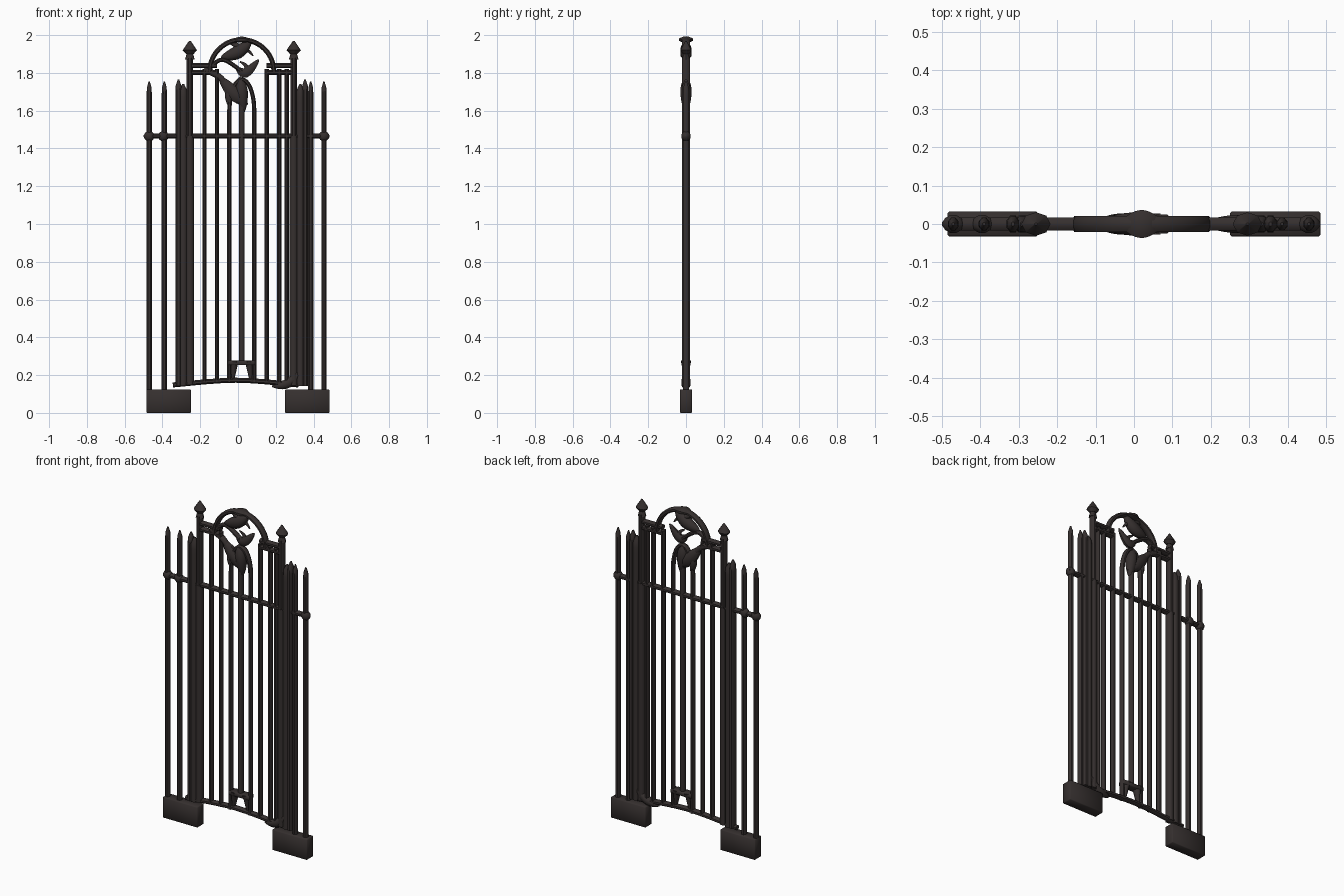
import bpy, bmesh, math
from mathutils import Vector

cube = bpy.data.objects.get("Cube")
if cube:
    bpy.data.objects.remove(cube)

IRON = (0.036, 0.029, 0.028, 1)
iron = bpy.data.materials.new("dark_iron")
iron.use_nodes = True
iron.diffuse_color = IRON
shader = iron.node_tree.nodes["Principled BSDF"]
shader.inputs["Base Color"].default_value = IRON
shader.inputs["Roughness"].default_value = 0.8

# Shared gate measurements
AXIS = 0.02
PITCH = 0.066
POST_REACH = 0.275
THIN = 0.012
DEPTH = 0.018
FOOT, SILL, RAIL, HEAD = 0.11, 0.16, 1.465, 1.82


def finish(name, bm):
    """Turn a bmesh into a named iron part with crisp edges kept sharp."""
    bmesh.ops.recalc_face_normals(bm, faces=bm.faces)
    mesh = bpy.data.meshes.new(name)
    bm.to_mesh(mesh)
    bm.free()
    mesh.materials.append(iron)
    part = bpy.data.objects.new(name, mesh)
    bpy.context.collection.objects.link(part)
    bpy.ops.object.select_all(action='DESELECT')
    part.select_set(True)
    bpy.context.view_layer.objects.active = part
    bpy.ops.object.shade_smooth_by_angle(angle=math.radians(50))


# Thickness rules along a part, from start (t = zero) to end (t = one)
def plain(t):
    return 1


def leafy(t):
    return 0.15 + math.sin(math.pi * t)


def tapering(t):
    return 1 - 0.8 * t


def pointed(t):
    return min(1, 0.25 + 9 * math.sqrt(1 - t) / 2)


def curve_through(points, steps=5):
    """Smooth path through a few control points."""
    points = [Vector(p) for p in points]
    path = [points[0]]
    for i in range(len(points) - 1):
        a, b = points[i], points[i + 1]
        before, after = points[max(i - 1, 0)], points[min(i + 2, len(points) - 1)]
        for s in range(1, steps + 1):
            t = s / steps
            ease_in, ease_out = t * (1 - t) ** 2, t * t * (t - 1)
            mix = t * t * (3 - 2 * t)
            path.append(a.lerp(b, mix) + (b - before) * ease_in / 2
                        + (after - a) * ease_out / 2)
    return path


def tube(name, path, width, depth=DEPTH, shape=plain, sides=8):
    """Sweep an oval section along a path lying in the gate plane."""
    bm = bmesh.new()
    last = len(path) - 1
    rings = []
    for i, point in enumerate(path):
        along = (path[min(i + 1, last)] - path[max(i - 1, 0)]).normalized()
        size = shape(i / last)
        ring = []
        for k in range(sides):
            angle = math.tau * (k + 0.5) / sides
            across = width * size * math.cos(angle)
            ring.append(bm.verts.new((point.x - along.y * across,
                                      depth * size * math.sin(angle),
                                      point.y + along.x * across)))
        rings.append(ring)
    for lower, upper in zip(rings, rings[1:]):
        for k in range(sides):
            bm.faces.new((lower[k - 1], lower[k], upper[k], upper[k - 1]))
    bm.faces.new(rings[0])
    bm.faces.new(rings[-1])
    finish(name, bm)


def stroke(name, points, width, depth=DEPTH, shape=leafy):
    tube(name, curve_through(points), width, depth, shape)


def bar(name, x, bottom, top, width=THIN, depth=DEPTH):
    tube(name, [Vector((x, bottom)), Vector((x, top))], width, depth)


def spear(name, x, bottom, top, width, depth):
    start, end = Vector((x, bottom)), Vector((x, top))
    tube(name, [start.lerp(end, i / 50) for i in range(51)], width, depth, pointed)


def rail(name, left, right, z, bow=0):
    middle = ((left + right) / 2, z + bow)
    tube(name, curve_through([(left, z), middle, (right, z)]), THIN * 1.2)


def arc(x, z, across, up, start, end, steps=20):
    angles = [math.radians(start + (end - start) * i / steps) for i in range(steps + 1)]
    return [Vector((x + across * math.cos(a), z + up * math.sin(a))) for a in angles]


def block(name, x, z, wide, high, deep):
    bm = bmesh.new()
    bmesh.ops.create_cube(bm, size=1)
    bmesh.ops.scale(bm, vec=(wide, deep, high), verts=bm.verts)
    bmesh.ops.translate(bm, vec=(x, 0, z), verts=bm.verts)
    bmesh.ops.bevel(bm, geom=bm.edges[:], offset=0.004, segments=1, affect='EDGES')
    finish(name, bm)


def finial(name, x, z):
    """Arrow cap: a neck ring below a broad cone."""
    bm = bmesh.new()
    for wide, tip, low, high in ((0.026, 0.016, 0, 0.035), (0.02, 0.038, 0.03, 0.05),
                                 (0.038, 0.004, 0.05, 0.1)):
        made = bmesh.ops.create_cone(bm, cap_ends=True, segments=8, radius1=wide,
                                     radius2=tip, depth=high - low)
        bmesh.ops.scale(bm, vec=(1, 0.8, 1), verts=made["verts"])
        bmesh.ops.translate(bm, vec=(x, 0, z + (low + high) / 2), verts=made["verts"])
    finish(name, bm)


# Matching parts on both sides
for side, sign in (("left", 1), ("right", -1)):
    post = AXIS + sign * POST_REACH
    block(f"{side}_footing", sign * 0.367, 0.0625, 0.235, 0.125, 0.064)
    bar(f"{side}_gate_post", post, SILL - THIN, RAIL, 0.023, 0.024)
    bar(f"{side}_post_top", post, RAIL, 1.88, DEPTH, 0.022)
    finial(f"{side}_finial", post, 1.87)
    spear(f"{side}_inner_column", post + sign * 0.035, SILL - DEPTH, 1.74, 0.024, 0.024)
    spear(f"{side}_outer_column", post + sign * 0.06, SILL - DEPTH, 1.765, DEPTH, 0.024)
    for z in (HEAD - DEPTH, HEAD + DEPTH):
        rail(f"{side}_top_rail", AXIS + sign * PITCH * 2, post, z)

# Fence bars with pointed tops
for x in (-0.47, -0.39, 0.385, 0.455):
    spear("fence_bar", x, FOOT, 1.755, 0.015, DEPTH)
for x in (-0.47, -0.395, 0.455):
    stroke("rail_knuckle", [(x - 0.03, RAIL), (x + 0.03, RAIL)], 0.027, 0.023)

# Evenly spaced pickets, the middle ones ending under the lancet
for step in (-3, -2, 2, 3, 3.6):
    bar("tall_picket", AXIS + step * PITCH, SILL, HEAD)
for step in (-1, 1):
    bar("lancet_picket", AXIS + step * PITCH, SILL, 1.6)
bar("centre_picket", AXIS, 0.27, 1.72, 0.016)
tube("lancet_head", arc(AXIS, 1.6, PITCH, 0.165, 0, 180), THIN)

# Rails and crowning arch
rail("middle_rail", -0.48, 0.475, RAIL)
rail("bottom_rail", -0.345, 0.32, SILL - THIN, 0.025)
tube("top_arch", arc(AXIS, HEAD - THIN, 0.17, 0.168, 0, 180), 0.014, 0.022)
tube("arch_crown", arc(AXIS, HEAD - THIN, 0.17, 0.168, 70, 110), 0.015, 0.034, leafy)

# Leafy ornament inside the arch
stroke("leaf_body", [(-0.09, 1.88), (0, 1.91), (0.07, 1.97)], 0.033, 0.028)
stroke("leaf_tip", [(0, 1.94), (-0.04, 1.96), (-0.07, 1.95)], DEPTH, DEPTH, tapering)
stroke("leaf_lobe", [(0.01, 1.92), (0.05, 1.92), (0.08, 1.89)], DEPTH, DEPTH, tapering)
stroke("scroll_stem", [(-0.16, HEAD), (-0.08, 1.87), (0.03, 1.8)], THIN, DEPTH, plain)
stroke("scroll_leaf", [(-0.01, 1.83), (0.04, 1.8), (0.11, 1.87)], 0.024)
stroke("scroll_barb", [(0.05, 1.81), (0.04, 1.84), (0.01, 1.86)], DEPTH, THIN, tapering)

# Drooping leaves over the central pickets
stroke("hanging_stem", [(-0.18, HEAD), (-0.1, 1.78), (-0.06, 1.73)], DEPTH, DEPTH, plain)
stroke("broad_leaf", [(-0.1, 1.78), (-0.02, 1.69), (0.05, 1.63)], 0.034, 0.026)
stroke("centre_leaf", [(0.01, 1.78), (0.02, 1.7), (0.03, 1.59)], 0.03, 0.028)
stroke("right_leaf", [(-0.04, 1.75), (-0.05, 1.68), (-0.04, 1.61)], DEPTH)

# Lock bracket on the bottom rail
block("bracket_top", AXIS, 0.265, 0.14, 0.025, 0.05)
for sign in (-1, 1):
    x = AXIS + sign * 0.05
    stroke("bracket_leg", [(x - sign * THIN, 0.275), (x, SILL)], 0.025, 0.03, tapering)

# Brace at the foot of the left post
stroke("foot_brace", [(0.18, 0.14), (0.27, SILL), (0.35, 0.25)], 0.024, 0.022)
